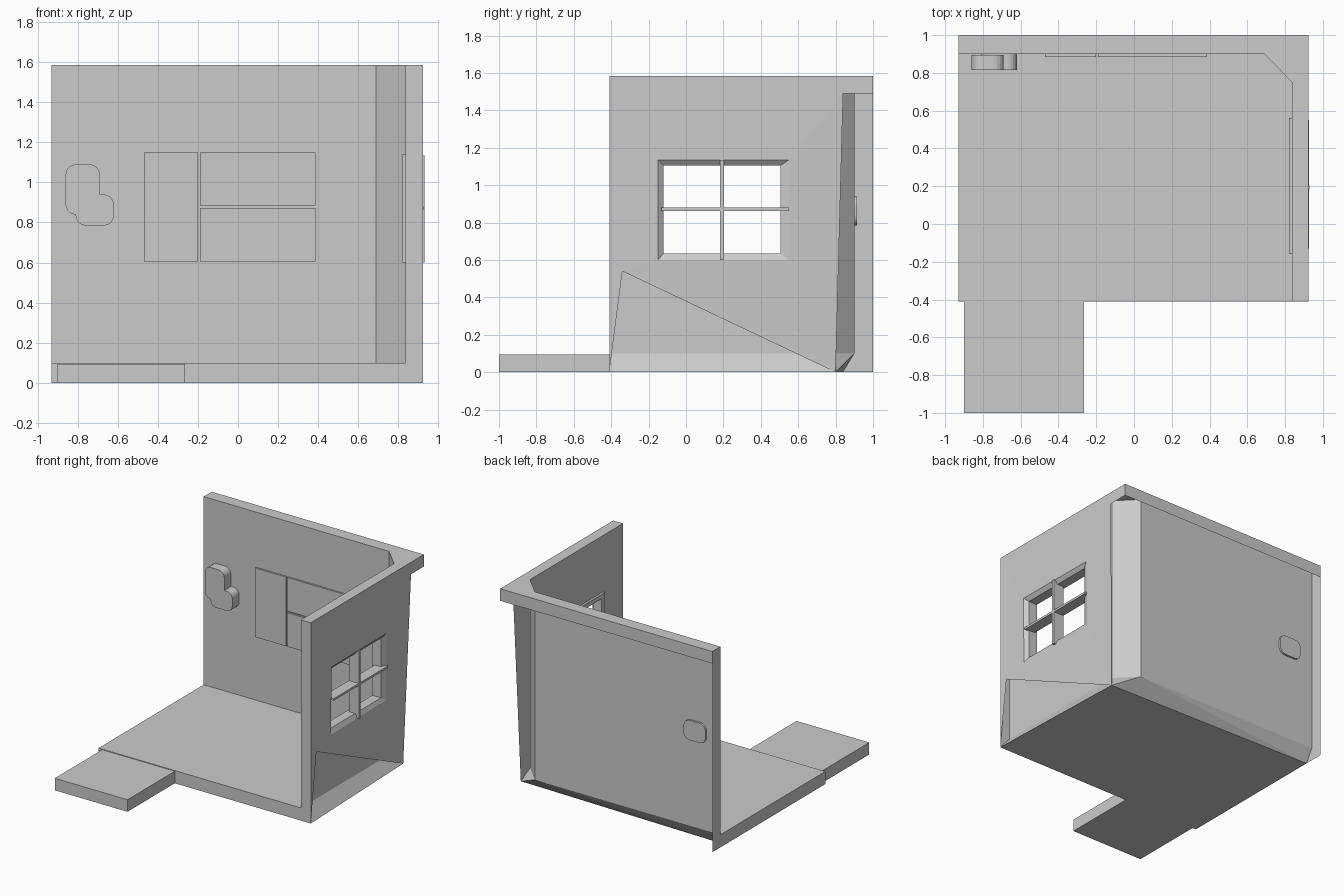
import bpy, bmesh

if "Cube" in bpy.data.objects:
    bpy.data.objects.remove(bpy.data.objects["Cube"])

def link(name, bm):
    me = bpy.data.meshes.new(name)
    bm.to_mesh(me)
    bm.free()
    ob = bpy.data.objects.new(name, me)
    bpy.context.collection.objects.link(ob)
    return ob

def make(name, faces):
    bm = bmesh.new()
    for f in faces:
        bm.faces.new([bm.verts.new(p) for p in f])
    bmesh.ops.remove_doubles(bm, verts=bm.verts, dist=0.0005)
    bmesh.ops.recalc_face_normals(bm, faces=bm.faces)
    return link(name, bm)

def box(name, x0, x1, y0, y1, z0, z1, bevel=0):
    bm = bmesh.new()
    bmesh.ops.create_cube(bm, size=1)
    for v in bm.verts:
        v.co = (x1 if v.co.x > 0 else x0, y1 if v.co.y > 0 else y0, z1 if v.co.z > 0 else z0)
    if bevel:
        edges = [e for e in bm.edges if abs(e.verts[0].co.y - e.verts[1].co.y) > 0.01]
        bmesh.ops.bevel(bm, geom=edges, offset=bevel, segments=5, profile=0.5, affect='EDGES')
    return link(name, bm)

def loft(a, b):
    n = len(a)
    return [(a[i], a[(i + 1) % n], b[(i + 1) % n], b[i]) for i in range(n)]

def rect(x, y0, y1, z0, z1):
    # loop in the plane of the side wall: top left, top right, bottom right, bottom left
    return [(x, y0, z1), (x, y1, z1), (x, y1, z0), (x, y0, z0)]

L, R, RI = -0.93, 0.923, 0.837     # left end, right outside, right inside
F, B, BI = -0.41, 1.0, 0.90        # front, back outside, back inside
H, T, RIM = 1.585, 0.10, 1.49      # height, floor top, underside of rim
CX, CY = 0.69, 0.75                # inside corner chamfer

def out(y, z):
    # outer side skin leans inwards at the lower back corner
    lean = max(0, min(1, (y - F) / 1.21)) * max(0, 1 - z / RIM)
    return (R - 0.04 * lean, y, z)

faces = []
# floor, chamfered corner, inner back wall
c1, c2, c3 = (RI, CY, T), (CX, BI, T), (L, BI, T)
faces.append([(L, F, T), (RI, F, T), c1, c2, c3])
faces.append([c3, c2, (CX, BI, H), (L, BI, H)])
faces.append([c2, c1, (RI, CY, H), (CX, BI, H)])
# inner side wall around the window frame, frame lip and reveal
frame_base = rect(RI, -0.16, 0.56, 0.60, 1.14)
frame_face = rect(0.82, -0.16, 0.56, 0.60, 1.14)
opening_in = rect(0.82, -0.12, 0.505, 0.635, 1.105)
opening_mid = rect(0.895, -0.12, 0.505, 0.635, 1.105)
outer_hole = [out(y, z) for _, y, z in rect(0, -0.15, 0.55, 0.60, 1.135)]
faces += loft(rect(RI, F, CY, T, H), frame_base)
faces += loft(frame_base, frame_face) + loft(frame_face, opening_in)
faces += loft(opening_in, opening_mid) + loft(opening_mid, outer_hole)
# outer side skin with its open triangle at the bottom
h1, h2, h3, h4 = outer_hole
d, e, f = out(0.84, RIM), out(0.80, 0), (R, -0.34, 0.54)
g, a = (R, F, 0), (R, F, H)
faces += [[a, (R, B, H), (R, B, RIM), d, h2, h1], [d, e, h3, h2], [e, f, h4, h3], [f, g, a, h1, h4]]
# sloping skirt from the inner wall down to the outer bottom edge
faces.append([(RI, F, T), g, e, c1])
# top, back rim, front end and left end
faces.append([(L, B, H), (L, BI, H), (CX, BI, H), (RI, CY, H), (RI, F, H), a, (R, B, H)])
faces.append([(L, B, H), (R, B, H), (R, B, RIM), (L, B, RIM)])
faces.append([(L, F, 0), g, a, (RI, F, H), (RI, F, T), (L, F, T)])
faces.append([(L, F, 0), (L, B, 0), (L, B, H), (L, BI, H), c3, (L, F, T)])
# underside, rising to the floor along its back edge
m = (L, 0.84, 0)
faces += [[(L, F, 0), g, e, m], [e, c1, c2], [e, c2, m], [m, c2, c3]]
make("room_shell", faces)

# window glazing bars
box("window_bar_upright", 0.84, 0.93, 0.183, 0.203, 0.60, 1.135)
box("window_bar_level", 0.84, 0.927, -0.13, 0.55, 0.863, 0.88)

# entrance step
box("front_step", -0.90, -0.265, -1.0, F, 0, 0.095)

# flat panels on the back wall
for n, (x0, x1, z0, z1) in enumerate([(-0.47, -0.20, 0.605, 1.15),
                                      (-0.19, 0.387, 0.605, 0.872),
                                      (-0.19, 0.387, 0.884, 1.15)]):
    box("wall_panel_%d" % (n + 1), x0, x1, 0.885, BI - 0.001, z0, z1)

# plain rounded wall blocks
box("wall_block_upper", -0.86, -0.69, 0.815, 0.895, 0.84, 1.09, 0.05)
box("wall_block_lower", -0.81, -0.62, 0.815, 0.915, 0.785, 0.94, 0.05)
